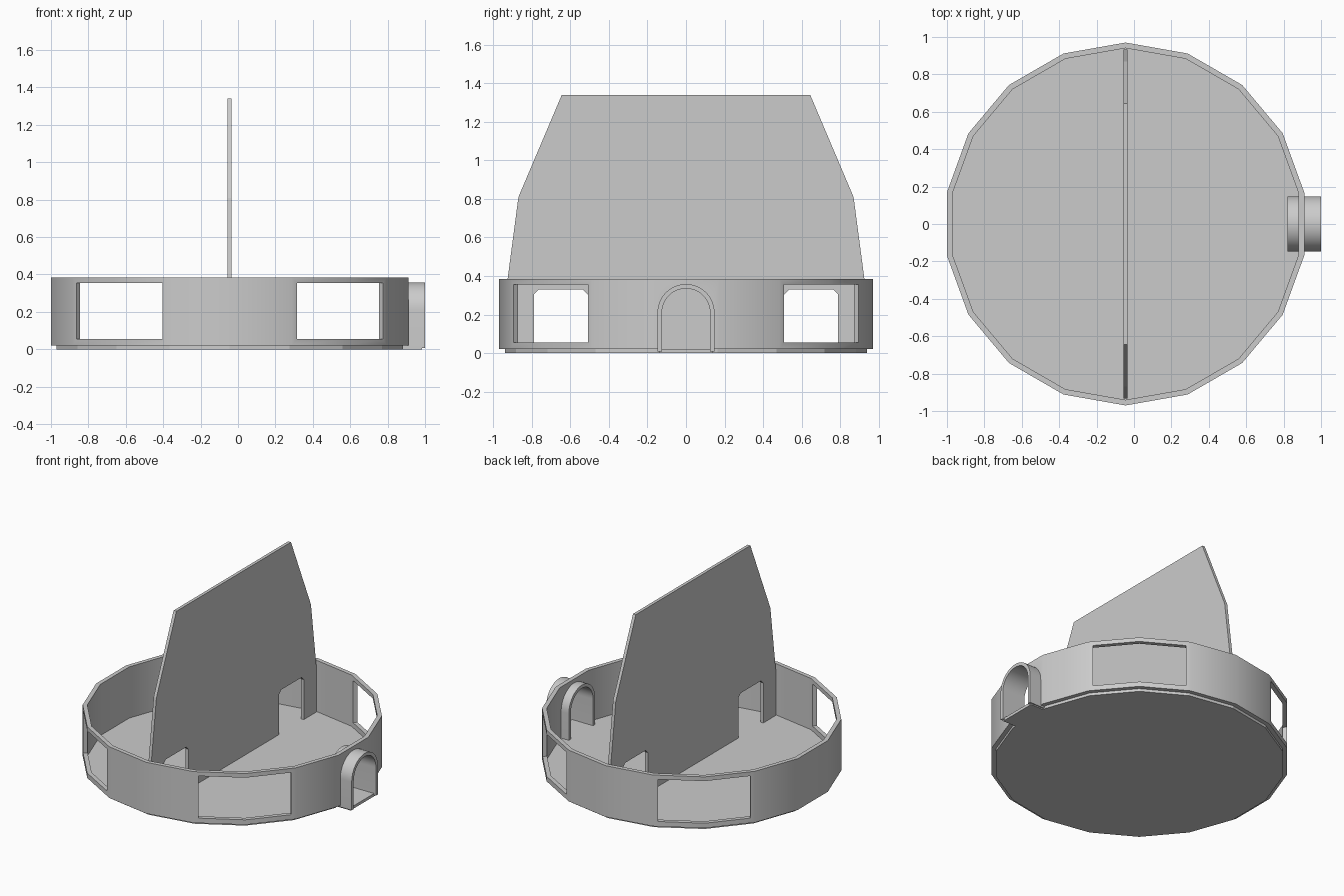
import bpy, bmesh
from math import pi, sin, cos, radians
from mathutils import Matrix, Vector

if "Cube" in bpy.data.objects:
    bpy.data.objects.remove(bpy.data.objects["Cube"])

CX, SIDES, FLOOR, TOP = -0.045, 18, 0.02, 0.385

grey = bpy.data.materials.new("light_grey")
grey.use_nodes = True
grey.diffuse_color = (0.6, 0.6, 0.6, 1)
grey.node_tree.nodes["Principled BSDF"].inputs["Base Color"].default_value = (0.6, 0.6, 0.6, 1)


def prism(name, outline, depth):
    """Extrude a closed outline of 3D points along the depth vector."""
    bm = bmesh.new()
    face = bm.faces.new([bm.verts.new(p) for p in outline])
    ext = bmesh.ops.extrude_face_region(bm, geom=[face])
    moved = [v for v in ext["geom"] if isinstance(v, bmesh.types.BMVert)]
    bmesh.ops.translate(bm, verts=moved, vec=Vector(depth))
    bmesh.ops.recalc_face_normals(bm, faces=bm.faces)
    mesh = bpy.data.meshes.new(name)
    bm.to_mesh(mesh)
    bm.free()
    mesh.materials.append(grey)
    obj = bpy.data.objects.new(name, mesh)
    bpy.context.collection.objects.link(obj)
    return obj


def select(obj):
    bpy.ops.object.select_all(action="DESELECT")
    obj.select_set(True)
    bpy.context.view_layer.objects.active = obj


def cut(obj, cutter):
    mod = obj.modifiers.new("cut", "BOOLEAN")
    mod.operation, mod.solver, mod.object = "DIFFERENCE", "EXACT", cutter
    select(obj)
    bpy.ops.object.modifier_apply(modifier=mod.name)
    bpy.data.objects.remove(cutter)


def smooth(obj):
    select(obj)
    bpy.ops.object.shade_smooth_by_angle(angle=radians(30))


def polygon(radius, z):
    return [(CX + radius * sin(2 * pi * i / SIDES), radius * cos(2 * pi * i / SIDES), z)
            for i in range(SIDES)]


def arch(radius, x, z0, steps=24):
    """Arch curve in the YZ plane, from one foot to the other."""
    curve = [(x, radius * cos(pi * i / steps), 0.21 + radius * sin(pi * i / steps))
             for i in range(steps + 1)]
    return [(x, radius, z0)] + curve + [(x, -radius, z0)]


# Floor disc
prism("floor", polygon(0.94, 0), (0, 0, FLOOR))

# Ring wall with four windows and a doorway
wall = prism("ring_wall", polygon(0.97, FLOOR), (0, 0, TOP - FLOOR))
cut(wall, prism("wall_core", polygon(0.94, -0.1), (0, 0, 1)))
for angle in (50, 130, 230, 310):
    pane = [(0.6, -0.3, 0.055), (0.6, 0.3, 0.055), (0.6, 0.3, 0.355), (0.6, -0.3, 0.355)]
    window = prism("window_cutter", pane, (0.6, 0, 0))
    window.data.transform(Matrix.Translation((CX, 0, 0)) @ Matrix.Rotation(radians(angle), 4, "Z"))
    cut(wall, window)
cut(wall, prism("door_cutter", arch(0.135, 0.7, -0.1), (0.5, 0, 0)))
smooth(wall)

# Arched entrance tunnel and its sill
tunnel = prism("entrance_tunnel", arch(0.148, 0.82, 0.008) + arch(0.125, 0.82, 0.008)[::-1],
               (0.18, 0, 0))
smooth(tunnel)
prism("entrance_sill", [(0.8, -0.14, 0), (0.985, -0.14, 0), (0.985, 0.14, 0), (0.8, 0.14, 0)],
      (0, 0, FLOOR))

# Central partition with two chamfered passages at the floor
half = [(0.51, FLOOR), (0.51, 0.305), (0.535, 0.33), (0.765, 0.33), (0.79, 0.305), (0.79, FLOOR),
        (0.932, FLOOR), (0.932, 0.34), (0.87, 0.81), (0.645, 1.34)]
outline = half + [(-y, z) for y, z in reversed(half)]
prism("partition", [(CX - 0.011, y, z) for y, z in outline], (0.022, 0, 0))
